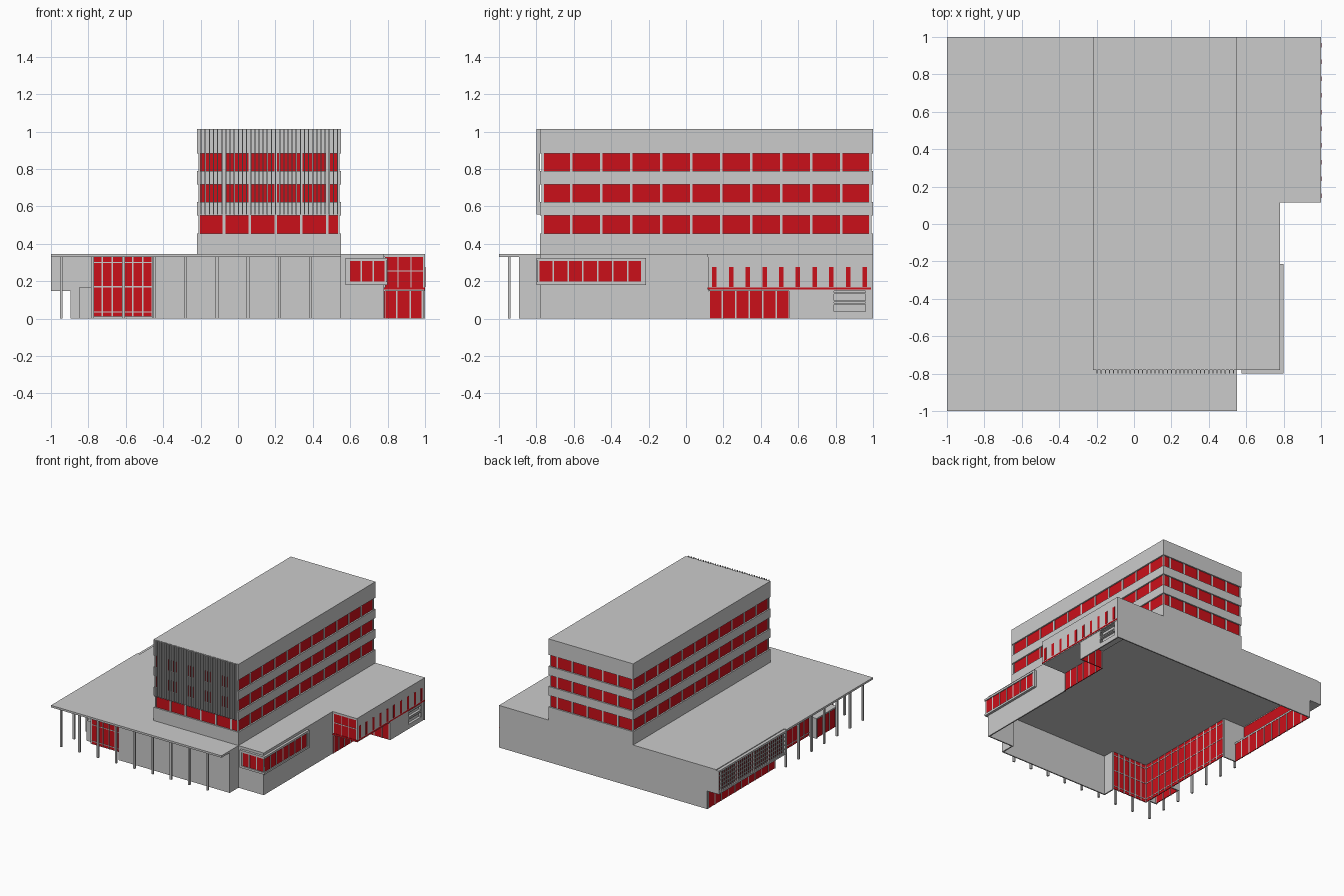
import bpy, bmesh
from mathutils import Matrix, Vector

if "Cube" in bpy.data.objects:
    bpy.data.objects.remove(bpy.data.objects["Cube"])

red = bpy.data.materials.new("red_glass")
red.diffuse_color = (0.6, 0.005, 0.01, 1)
red.use_nodes = True
red.node_tree.nodes["Principled BSDF"].inputs["Base Color"].default_value = red.diffuse_color


def boxes(name, items, mat=None):
    """One object from boxes (x0, x1, y0, y1, z0, z1)."""
    bm = bmesh.new()
    for x0, x1, y0, y1, z0, z1 in items:
        c = Vector(((x0 + x1) / 2, (y0 + y1) / 2, (z0 + z1) / 2))
        m = Matrix.Translation(c) @ Matrix.Diagonal((x1 - x0, y1 - y0, z1 - z0, 1))
        bmesh.ops.create_cube(bm, size=1, matrix=m)
    return finish(name, bm, mat)


def finish(name, bm, mat=None):
    me = bpy.data.meshes.new(name)
    bm.to_mesh(me)
    bm.free()
    ob = bpy.data.objects.new(name, me)
    bpy.context.collection.objects.link(ob)
    if mat:
        me.materials.append(mat)
    return ob


def slab(name, outline, z0, z1):
    bm = bmesh.new()
    f = bm.faces.new([bm.verts.new((x, y, z0)) for x, y in outline])
    r = bmesh.ops.extrude_face_region(bm, geom=[f])
    bmesh.ops.translate(bm, vec=(0, 0, z1 - z0),
                        verts=[v for v in r["geom"] if isinstance(v, bmesh.types.BMVert)])
    bmesh.ops.recalc_face_normals(bm, faces=bm.faces)
    return finish(name, bm)


def oriented(axis, a0, a1, pos, half, z0, z1):
    """Thin upright panel running along an axis at a fixed position."""
    if axis == "x":
        return (a0, a1, pos - half, pos + half, z0, z1)
    return (pos - half, pos + half, a0, a1, z0, z1)


def glazing(name, axis, a0, a1, pos, z0, z1, n, rails=(), bar=0.008):
    """Red glass with n bays of grey mullions and level rails."""
    boxes(name + "_glass", [oriented(axis, a0, a1, pos, 0.003, z0, z1)], red)
    step = (a1 - a0) / n
    bars = []
    for i in range(n + 1):
        c = min(max(a0 + i * step, a0 + bar / 2), a1 - bar / 2)
        bars.append(oriented(axis, c - bar / 2, c + bar / 2, pos, 0.006, z0, z1))
    for z in rails:
        bars.append(oriented(axis, a0, a1, pos, 0.005, z - 0.003, z + 0.003))
    boxes(name + "_mullions", bars)


# Tower: grey bands, recessed glass floors, mullions
X0, X1, Y0, Y1 = -0.22, 0.55, -0.78, 1.0
boxes("tower_bands", [(X0, X1, Y0, Y1, a, b) for a, b in
                      ((0.345, 0.455), (0.55, 0.622), (0.716, 0.788), (0.882, 1.013))])
floors = ((0.455, 0.55), (0.622, 0.716), (0.788, 0.882))
g = 0.012
boxes("tower_glass", [(X0 + g, X1 - g, Y0 + g, Y1 - g, a, b) for a, b in floors], red)
mull = []
for a, b in floors:
    for i in range(12):
        y = -0.775 + i * 0.1605
        y = min(max(y, Y0 + 0.014), Y1 - 0.014)
        for x in (X0 + g, X1 - g):
            mull.append((x - 0.004, x + 0.004, y - 0.007, y + 0.007, a, b))
    for i in range(5):
        x = -0.075 + i * 0.138
        for y in (Y0 + g, Y1 - g):
            mull.append((x - 0.007, x + 0.007, y - 0.004, y + 0.004, a, b))
boxes("tower_mullions", mull)

# Vertical sun fins on the tower front
boxes("sun_fins", [(x - 0.003, x + 0.003, -0.80, -0.78, 0.555, 1.013)
                   for x in [-0.197 + i * 0.0221 for i in range(34)]])

# Podium roof
slab("podium_roof", [(-1, -1), (0.55, -1), (0.55, -0.78), (0.78, -0.78), (0.78, 0.115),
                     (1, 0.115), (1, 1), (-0.975, 1), (-0.975, 0.12), (-1, 0.12)], 0.33, 0.346)

# Podium walls, open underneath
t, H = 0.01, 0.332
boxes("podium_walls", [
    (-0.46, 0.55, -0.893, -0.893 + t, 0, H),
    (-0.46, -0.46 + t, -0.893, -0.79, 0, H),
    (0.55 - t, 0.55, -0.893, -0.78, 0, H),
    (0.55 - t, 0.78, -0.78, -0.78 + t, 0, H),
    (0.78 - t, 0.78, -0.78, 0.12, 0, H),
    (-0.893, 1, 1 - t, 1, 0, H),
    (-1, -0.893, 1 - t, 1, 0.15, H),
    (-0.893, -0.78, 0.12, 0.12 + t, 0, H),
])

# Slender columns along the front and left eaves
s = 0.0075
spots = [(-0.945 + i * 0.1665, -0.945) for i in range(9)]
spots += [(-0.945, -0.945 + i * 0.1665) for i in range(1, 7)]
boxes("columns", [(x - s, x + s, y - s, y + s, 0, H) for x, y in spots])

# Entrance hall glazing and vestibule
rails = (0.035, 0.17, 0.3)
glazing("hall_front", "x", -0.78, -0.455, -0.79, 0.01, 0.33, 6, rails)
glazing("hall_side", "y", -0.79, 0.12, -0.78, 0.01, 0.33, 12, rails)
boxes("vestibule", [(-0.85, -0.78, -0.75, -0.48, 0.155, 0.167),
                    (-0.85, -0.78, -0.75, -0.74, 0, 0.16),
                    (-0.85, -0.78, -0.49, -0.48, 0, 0.16)])
glazing("vestibule_door", "y", -0.74, -0.49, -0.84, 0, 0.155, 3)

# Left wing: lower glass, overhanging floor with lattice screen
glazing("left_lower", "y", 0.12, 0.99, -0.89, 0, 0.148, 10)
boxes("left_overhang", [(-1, -0.885, 0.12, 1, 0.148, 0.162),
                        (-1, -0.885, 0.12, 0.13, 0.15, 0.335),
                        (-1, -0.97, 0.12, 1, 0.325, 0.34)])
boxes("left_upper_glass", [(-0.978, -0.972, 0.13, 0.99, 0.16, 0.33)], red)
lattice = [(-0.998, -0.988, 0.13 + i * 0.0268, 0.136 + i * 0.0268, 0.16, 0.327) for i in range(33)]
lattice += [(-0.997, -0.989, 0.13, 0.99, 0.19 + i * 0.033, 0.195 + i * 0.033) for i in range(4)]
boxes("lattice_screen", lattice)

# Corner window with projecting frame
boxes("corner_window_frame",
      [b for z0, z1 in ((0.18, 0.197), (0.308, 0.325)) for b in
       ((0.575, 0.8, -0.8, -0.775, z0, z1), (0.775, 0.8, -0.8, -0.215, z0, z1))]
      + [(0.575, 0.592, -0.8, -0.775, 0.18, 0.325), (0.775, 0.8, -0.232, -0.215, 0.18, 0.325)])
glazing("corner_front", "x", 0.592, 0.79, -0.789, 0.197, 0.308, 3)
glazing("corner_side", "y", -0.79, -0.232, 0.789, 0.197, 0.308, 7)

# Right wing: upper storey with slit windows
boxes("right_upper_wall", [(1 - t, 1, 0.12, 1, 0.165, 0.335)])
boxes("slit_windows", [(0.985, 1.0, y - 0.012, y + 0.012, 0.17, 0.275)
                       for y in [0.152 + i * 0.0893 for i in range(10)]], red)
for o in [bpy.data.objects["slit_windows"]]:
    o.location.x = 0.0015
glazing("right_upper_front", "x", 0.785, 0.995, 0.123, 0.166, 0.342, 3, (0.255,), 0.004)
boxes("right_soffit", [(0.775, 0.998, 0.122, 0.998, 0.148, 0.156)])
boxes("soffit_edge", [(0.775, 1, 0.116, 0.122, 0.154, 0.166),
                      (0.992, 1, 0.122, 1, 0.154, 0.166)], red)

# Right wing: recessed lower glazing, store block and louvres
glazing("right_lower_side", "y", 0.12, 0.555, 0.78, 0, 0.148, 6)
glazing("right_lower_front", "x", 0.78, 0.99, 0.558, 0, 0.148, 3)
boxes("right_lower_wall", [(0.985, 0.995, 0.555, 0.79, 0, 0.155),
                           (0.985, 0.995, 0.96, 1, 0, 0.155),
                           (0.985, 0.995, 0.79, 0.96, 0, 0.03),
                           (0.97, 0.975, 0.79, 0.96, 0.02, 0.155)])
boxes("louvres", [(0.975, 0.995, 0.79, 0.96, z, z + 0.008)
                  for z in (0.03, 0.075, 0.088, 0.13)])
